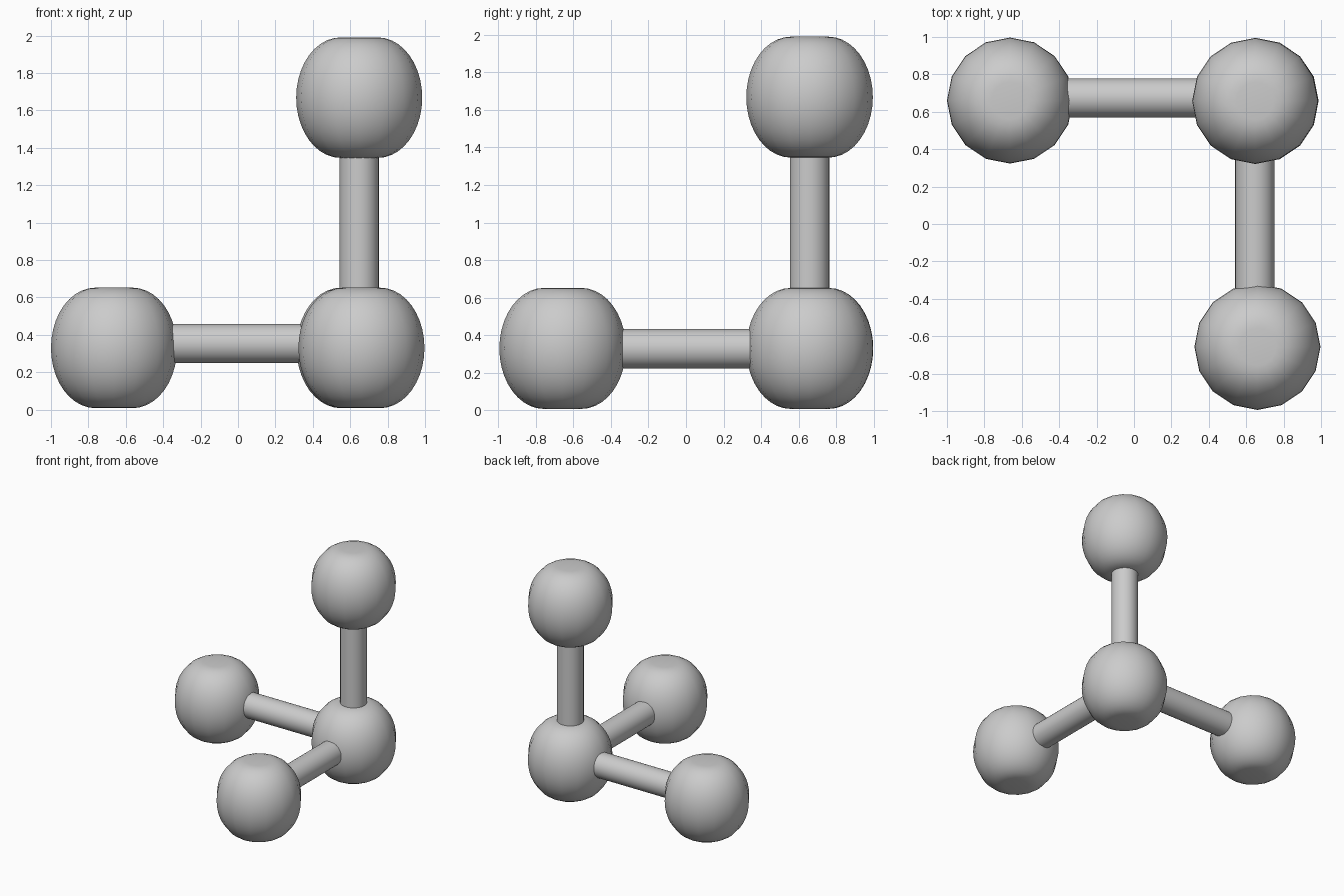
import bpy, bmesh, math
from mathutils import Vector

if "Cube" in bpy.data.objects:
    bpy.data.objects.remove(bpy.data.objects["Cube"])

SIDES, STEPS = 16, 10
R, H, FLAT = 0.337, 0.322, 0.10   # ball radius, half height, flat cap radius


def finish(name, bm, angle):
    bmesh.ops.recalc_face_normals(bm, faces=bm.faces)
    me = bpy.data.meshes.new(name)
    bm.to_mesh(me)
    bm.free()
    ob = bpy.data.objects.new(name, me)
    bpy.context.collection.objects.link(ob)
    bpy.ops.object.select_all(action='DESELECT')
    ob.select_set(True)
    bpy.context.view_layer.objects.active = ob
    bpy.ops.object.shade_smooth_by_angle(angle=math.radians(angle))
    return ob


def ball(name, centre):
    # 16-sided lathe with a rounded profile and small flat caps
    bm = bmesh.new()
    rings = []
    for i in range(2 * STEPS + 1):
        t = -math.pi / 2 + math.pi * i / (2 * STEPS)
        r = FLAT + (R - FLAT) * max(math.cos(t), 0.0)
        z = H * math.sin(t)
        rings.append([bm.verts.new(Vector(centre) + Vector((
            r * math.cos(2 * math.pi * k / SIDES),
            r * math.sin(2 * math.pi * k / SIDES), z))) for k in range(SIDES)])
    for a, b in zip(rings, rings[1:]):
        for k in range(SIDES):
            n = (k + 1) % SIDES
            bm.faces.new((a[k], a[n], b[n], b[k]))
    bm.faces.new(rings[0][::-1])
    bm.faces.new(rings[-1])
    return finish(name, bm, 40)


def rod(name, start, end, radius=0.105):
    # round connecting rod between two points
    a, b = Vector(start), Vector(end)
    bm = bmesh.new()
    bmesh.ops.create_cone(bm, cap_ends=True, segments=32, radius1=radius,
                          radius2=radius, depth=(b - a).length)
    ob = finish(name, bm, 40)
    ob.location = (a + b) / 2
    ob.rotation_euler = (b - a).to_track_quat('Z', 'Y').to_euler()
    return ob


# Four balls
ball("corner_ball", (0.65, 0.658, 0.33))
ball("top_ball", (0.648, 0.658, 1.668))
ball("left_ball", (-0.663, 0.66, 0.33))
ball("front_ball", (0.66, -0.657, 0.33))

# Three rods joining them to the corner
rod("upright_rod", (0.648, 0.658, 0.60), (0.648, 0.658, 1.40))
rod("left_rod", (-0.40, 0.674, 0.353), (0.38, 0.674, 0.353))
rod("front_rod", (0.646, -0.39, 0.328), (0.646, 0.39, 0.328))
